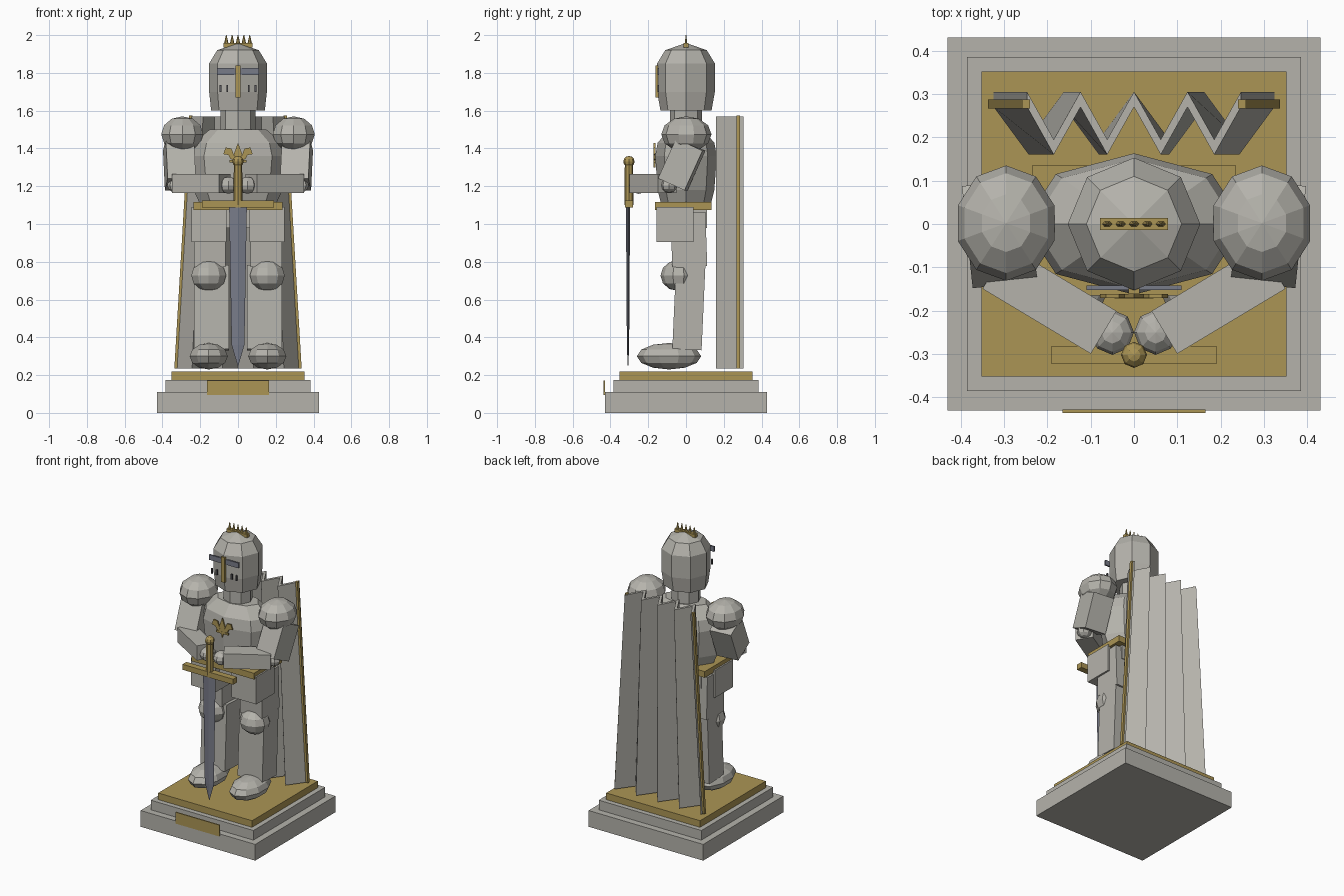
import bpy, bmesh, math
from mathutils import Vector, Matrix

if "Cube" in bpy.data.objects:
    bpy.data.objects.remove(bpy.data.objects["Cube"])


def mat(name, rgb):
    m = bpy.data.materials.new(name)
    m.diffuse_color = (*rgb, 1)
    m.use_nodes = True
    m.node_tree.nodes["Principled BSDF"].inputs["Base Color"].default_value = m.diffuse_color
    return m


STONE = mat("stone grey", (0.46, 0.45, 0.41))
GOLD = mat("old gold", (0.41, 0.30, 0.09))
STEEL = mat("blue steel", (0.19, 0.20, 0.25))
DARK = mat("dark slot", (0.10, 0.10, 0.11))


def finish(name, bm, material):
    bmesh.ops.recalc_face_normals(bm, faces=bm.faces)
    me = bpy.data.meshes.new(name)
    bm.to_mesh(me)
    bm.free()
    me.materials.append(material)
    ob = bpy.data.objects.new(name, me)
    bpy.context.collection.objects.link(ob)
    return ob


def box(name, x, y, z, material):
    """Axis-aligned box from (min, max) ranges."""
    bm = bmesh.new()
    bmesh.ops.create_cube(bm, size=1)
    for v in bm.verts:
        v.co = [(a + b) / 2 + c * (b - a) for (a, b), c in zip((x, y, z), v.co)]
    return finish(name, bm, material)


def limb(name, a, b, width, depth, material, s=1):
    """Box running from a to b, optionally mirrored in x."""
    a, b = Vector(a), Vector(b)
    d = b - a
    bm = bmesh.new()
    bmesh.ops.create_cube(bm, size=1)
    rot = d.to_track_quat('Y', 'Z').to_matrix().to_4x4()
    bm.transform(Matrix.Translation((a + b) / 2) @ rot
                 @ Matrix.Diagonal((width, d.length, depth, 1)))
    bm.transform(Matrix.Diagonal((s, 1, 1, 1)))
    return finish(name, bm, material)


def ball(name, centre, radii, material, seg=10, rings=6):
    bm = bmesh.new()
    bmesh.ops.create_uvsphere(bm, u_segments=seg, v_segments=rings, radius=1)
    bm.transform(Matrix.Translation(centre) @ Matrix.Diagonal((*radii, 1)))
    return finish(name, bm, material)


def lathe(name, profile, material, sides=8, centre=(0, 0)):
    """Stacked elliptical rings; profile holds (z, rx, ry)."""
    bm = bmesh.new()
    rings = []
    for z, rx, ry in profile:
        rings.append([bm.verts.new((centre[0] + rx * math.cos(math.tau * i / sides),
                                    centre[1] + ry * math.sin(math.tau * i / sides), z))
                      for i in range(sides)])
    for lo, hi in zip(rings, rings[1:]):
        for i in range(sides):
            j = (i + 1) % sides
            bm.faces.new((lo[i], lo[j], hi[j], hi[i]))
    bm.faces.new(rings[0])
    bm.faces.new(rings[-1])
    return finish(name, bm, material)


def plate(name, outline, y0, y1, material):
    """Outline in x/z extruded along y."""
    bm = bmesh.new()
    f = bm.faces.new([bm.verts.new((x, y0, z)) for x, z in outline])
    ext = bmesh.ops.extrude_face_region(bm, geom=[f])
    verts = [g for g in ext["geom"] if isinstance(g, bmesh.types.BMVert)]
    bmesh.ops.translate(bm, verts=verts, vec=(0, y1 - y0, 0))
    return finish(name, bm, material)


# Stepped plinth
for name, r, z, m in (("plinth_lower", 0.43, (0, 0.11), STONE),
                      ("plinth_middle", 0.385, (0.11, 0.175), STONE),
                      ("plinth_top", 0.352, (0.175, 0.22), GOLD)):
    box(name, (-r, r), (-r, r), z, m)
box("plaque", (-0.165, 0.165), (-0.436, -0.428), (0.095, 0.172), GOLD)

# Pleated cape, wider at the hem
bm = bmesh.new()
sections = []
for k in range(-4, 5):
    y = 0.27 if k % 2 == 0 else 0.16
    sections.append([bm.verts.new((k * step, y + dy, z))
                     for step, z, dy in ((0.081, 0.235, 0), (0.0617, 1.57, 0),
                                         (0.0617, 1.57, 0.035), (0.081, 0.235, 0.035))])
for a, b in zip(sections, sections[1:]):
    for i in range(4):
        j = (i + 1) % 4
        bm.faces.new((a[i], a[j], b[j], b[i]))
bm.faces.new(sections[0])
bm.faces.new(sections[-1])
finish("cape", bm, STONE)

# Torso, neck and helmet
lathe("torso", [(1.08, 0.19, 0.125), (1.18, 0.235, 0.15), (1.36, 0.255, 0.163),
                (1.43, 0.235, 0.15), (1.50, 0.15, 0.09)], STONE)
lathe("neck", [(1.48, 0.093, 0.085), (1.62, 0.093, 0.085)], STONE)
lathe("helmet", [(1.60, 0.142, 0.135), (1.70, 0.153, 0.153), (1.85, 0.153, 0.153),
                 (1.92, 0.11, 0.11), (1.955, 0.01, 0.01)], STONE)
box("visor_slit", (-0.11, 0.11), (-0.152, -0.142), (1.79, 1.825), STEEL)
box("nose_bar", (-0.013, 0.013), (-0.162, -0.145), (1.67, 1.84), GOLD)
for x in (-0.092, -0.057, 0.057, 0.092):
    box("vent", (x - 0.005, x + 0.005), (-0.152, -0.142), (1.70, 1.735), DARK)

# Crest with five spikes
box("crest_band", (-0.078, 0.078), (-0.014, 0.014), (1.935, 1.957), GOLD)
for i in range(-2, 3):
    x = i * 0.031
    lathe("crest_spike", [(1.95, 0.013, 0.008), (2.0, 0.002, 0.002)], GOLD, 6, (x, 0))

# Chest emblem: centre leaf, two side leaves, crossbar
plate("emblem_leaf", [(0, 1.30), (0.022, 1.37), (0, 1.43), (-0.022, 1.37)],
      -0.171, -0.162, GOLD)
for s in (1, -1):
    plate("emblem_side_leaf", [(s * 0.008, 1.33), (s * 0.04, 1.345), (s * 0.05, 1.365),
                               (s * 0.078, 1.37), (s * 0.065, 1.405), (s * 0.035, 1.40)],
          -0.171, -0.162, GOLD)
box("emblem_bar", (-0.045, 0.045), (-0.172, -0.162), (1.325, 1.338), GOLD)

# Belt and hips
box("belt", (-0.235, 0.235), (-0.165, 0.135), (1.075, 1.117), GOLD)
box("hips", (-0.19, 0.19), (-0.11, 0.11), (0.98, 1.08), STONE)

# Mirrored limbs, armour and cape trim
for s, side in ((1, "right"), (-1, "left")):
    plate("cape_trim_" + side, [(s * 0.318, 0.235), (s * 0.337, 0.235),
                                (s * 0.258, 1.575), (s * 0.24, 1.575)],
          0.267, 0.287, GOLD)
    ball("pauldron_" + side, (s * 0.295, 0.002, 1.475), (0.117, 0.133, 0.095), STONE)
    limb("upper_arm_" + side, (0.315, 0.025, 1.42), (0.305, -0.07, 1.21),
         0.15, 0.155, STONE, s)
    ball("elbow_" + side, (s * 0.325, -0.09, 1.205), (0.05, 0.045, 0.04), STONE, 8)
    limb("forearm_" + side, (0.32, -0.10, 1.215), (0.07, -0.25, 1.215),
         0.115, 0.10, STONE, s)
    ball("gauntlet_" + side, (s * 0.05, -0.25, 1.205), (0.05, 0.052, 0.045), STONE, 8)
    box("tasset_" + side, sorted((s * 0.06, s * 0.245)), (-0.155, 0.04), (0.905, 1.09), STONE)
    limb("thigh_" + side, (0.15, 0.01, 1.06), (0.15, 0.02, 0.775), 0.165, 0.185, STONE, s)
    ball("knee_" + side, (s * 0.155, -0.04, 0.727), (0.097, 0.095, 0.082), STONE)
    limb("shin_" + side, (0.14, 0.025, 0.78), (0.14, 0.005, 0.335), 0.185, 0.155, STONE, s)
    ball("foot_" + side, (s * 0.155, -0.09, 0.30), (0.106, 0.17, 0.07), STONE)

# Sword held point down
SY = -0.302
lathe("grip", [(1.10, 0.024, 0.024), (1.33, 0.022, 0.022)], GOLD, 8, (0, SY))
ball("pommel", (0, SY, 1.33), (0.03, 0.03, 0.03), GOLD, 8)
box("crossguard", (-0.19, 0.19), (SY - 0.021, SY + 0.021), (1.088, 1.125), GOLD)
lathe("blade", [(0.25, 0.002, 0.002), (0.36, 0.034, 0.006), (1.10, 0.047, 0.011)],
      STEEL, 4, (0, SY - 0.005))
